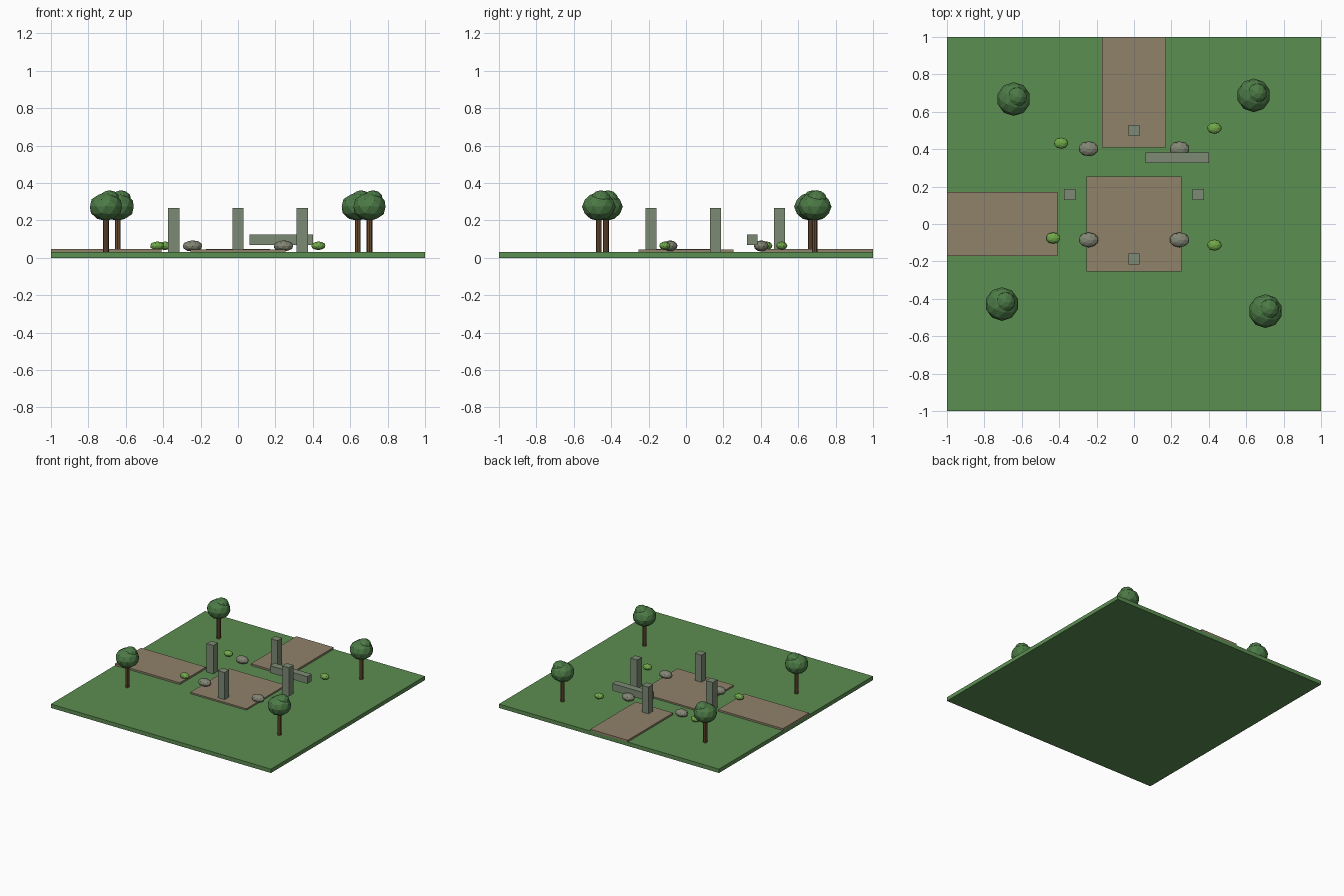
import bpy

cube = bpy.data.objects.get("Cube")
if cube:
    bpy.data.objects.remove(cube, do_unlink=True)


def material(name, rgb):
    # sRGB bytes to linear
    col = [((c / 255 + 0.055) / 1.055) ** 2.4 for c in rgb] + [1]
    m = bpy.data.materials.new(name)
    m.use_nodes = True
    m.diffuse_color = col
    bsdf = next(n for n in m.node_tree.nodes if n.type == 'BSDF_PRINCIPLED')
    bsdf.inputs["Base Color"].default_value = col
    return m


grass = material("grass green", (92, 142, 82))
dirt = material("path brown", (144, 130, 106))
stone = material("pillar stone", (124, 138, 116))
rock = material("rock grey", (130, 134, 116))
bark = material("bark brown", (108, 78, 50))
leaf = material("leaf green", (76, 122, 70))
shrub = material("bush green", (112, 168, 74))


def finish(name, mat):
    ob = bpy.context.object
    ob.name = name
    ob.data.materials.append(mat)
    return ob


def box(name, mat, x0, x1, y0, y1, z0, z1):
    bpy.ops.mesh.primitive_cube_add(
        size=1, location=((x0 + x1) / 2, (y0 + y1) / 2, (z0 + z1) / 2))
    bpy.context.object.scale = (x1 - x0, y1 - y0, z1 - z0)
    return finish(name, mat)


def blob(name, mat, loc, size):
    bpy.ops.mesh.primitive_ico_sphere_add(subdivisions=2, radius=1, location=loc)
    bpy.context.object.scale = size
    return finish(name, mat)


# Ground slab and the three path slabs
box("ground", grass, -1, 1, -1, 1, 0, 0.032)
box("plaza", dirt, -0.255, 0.255, -0.255, 0.255, 0.03, 0.044)
box("back_path", dirt, -0.17, 0.17, 0.41, 1, 0.03, 0.047)
box("side_path", dirt, -1, -0.41, -0.17, 0.17, 0.03, 0.047)

# Standing pillars and the fallen beam
for x, y in [(0, 0.5), (0, -0.187), (-0.343, 0.157), (0.343, 0.157)]:
    box("pillar", stone, x - 0.03, x + 0.03, y - 0.03, y + 0.03, 0.032, 0.266)
box("fallen_beam", stone, 0.062, 0.402, 0.325, 0.383, 0.067, 0.125)

# Rocks
for x in (-0.243, 0.243):
    for y in (-0.085, 0.402):
        blob("rock", rock, (x, y, 0.063), (0.054, 0.04, 0.03))

# Bushes
for x, y in [(-0.39, 0.432), (0.43, 0.512), (-0.432, -0.075), (0.43, -0.113)]:
    blob("bush", shrub, (x, y, 0.064), (0.039, 0.03, 0.023))

# Trees: trunk, main crown and a small offset top crown
for x, y in [(-0.643, 0.668), (0.64, 0.688), (-0.706, -0.428), (0.703, -0.466)]:
    bpy.ops.mesh.primitive_cylinder_add(
        vertices=8, radius=0.0155, depth=0.19, location=(x, y, 0.127))
    finish("trunk", bark)
    blob("crown", leaf, (x, y, 0.273), (0.09, 0.09, 0.076))
    blob("crown_top", leaf, (x + 0.017, y + 0.011, 0.315), (0.055, 0.055, 0.046))
